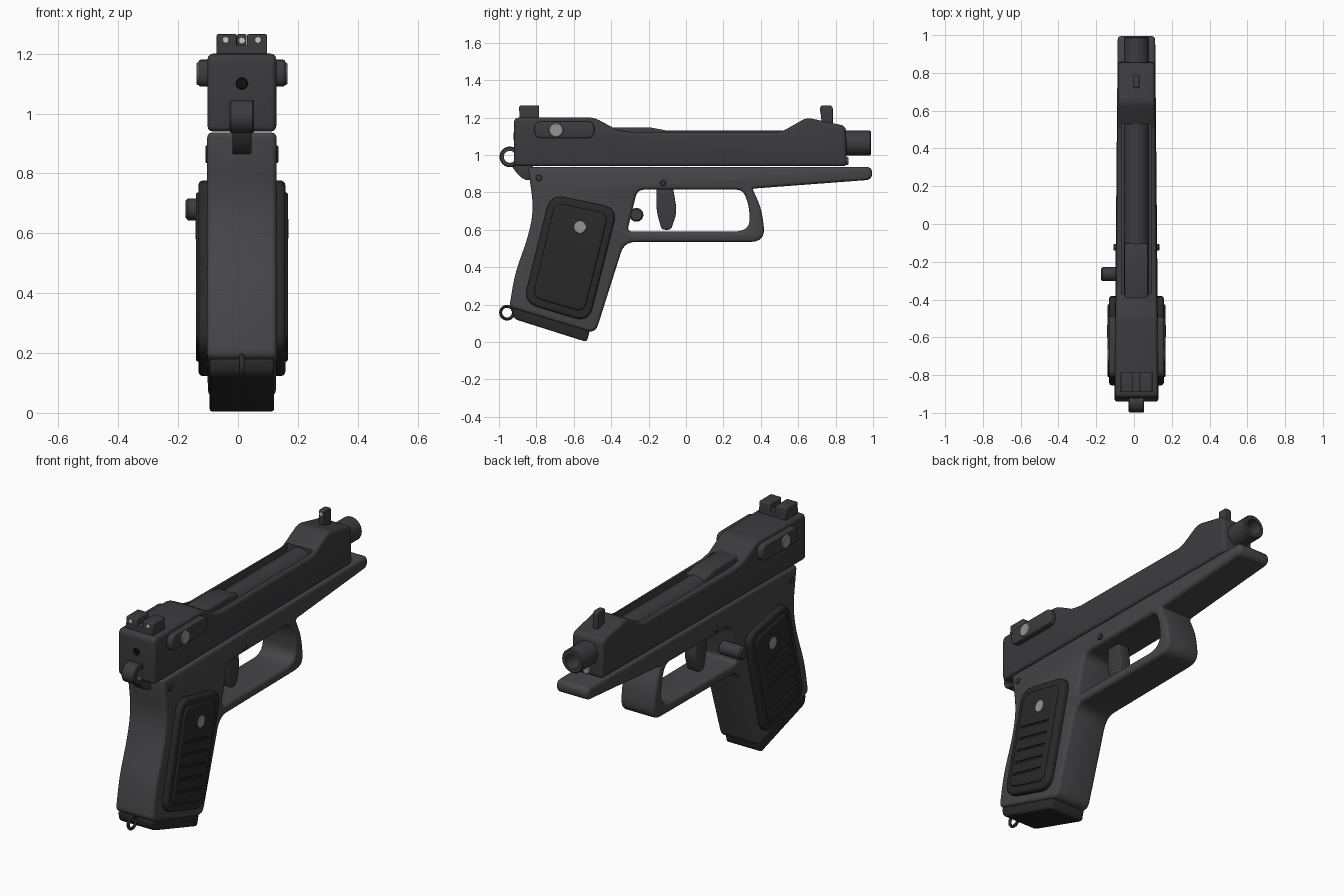
import bpy, bmesh, math
from mathutils import Vector

if "Cube" in bpy.data.objects:
    bpy.data.objects.remove(bpy.data.objects["Cube"])

CX = 0.013  # centre plane of the body


def mat(name, v, b=0.0):
    m = bpy.data.materials.new(name)
    m.diffuse_color = (v, v, v + b, 1)
    m.use_nodes = True
    m.node_tree.nodes["Principled BSDF"].inputs["Base Color"].default_value = m.diffuse_color
    return m


STEEL = mat("dark_steel", 0.045, 0.004)
FRAME = mat("frame_grey", 0.06, 0.004)
RUBBER = mat("black_grip", 0.022)
BRIGHT = mat("bright_steel", 0.3)
WHITE = mat("white_dot", 0.8)
BLACK = mat("black", 0.005)


def rounded(pts, n=5):
    """Outline of (y, z, radius) points with softened corners."""
    out = []
    for i, p in enumerate(pts):
        c = Vector(p[:2])
        a, b = Vector(pts[i - 1][:2]), Vector(pts[(i + 1) % len(pts)][:2])
        r = p[2] if len(p) > 2 else 0
        if not r:
            out.append(c)
            continue
        s = c + (a - c).normalized() * min(r, (a - c).length * 0.48)
        e = c + (b - c).normalized() * min(r, (b - c).length * 0.48)
        for k in range(n + 1):
            t = k / n
            out.append(s * (1 - t) ** 2 + c * 2 * t * (1 - t) + e * t * t)
    return out


def finish(bm, name, m):
    bmesh.ops.remove_doubles(bm, verts=bm.verts, dist=1e-5)
    bmesh.ops.recalc_face_normals(bm, faces=bm.faces)
    me = bpy.data.meshes.new(name)
    bm.to_mesh(me)
    bm.free()
    me.materials.append(m)
    ob = bpy.data.objects.new(name, me)
    bpy.context.collection.objects.link(ob)
    return ob


def bevel(ob, w, seg=3):
    b = ob.modifiers.new("bevel", 'BEVEL')
    b.width, b.segments, b.limit_method = w, seg, 'ANGLE'
    b.angle_limit = math.radians(40)
    b.use_clamp_overlap = False


def cut(ob, cutter):
    d = ob.modifiers.new("cut", 'BOOLEAN')
    d.operation, d.solver, d.object = 'DIFFERENCE', 'EXACT', cutter
    cutter.hide_render = True


def prism(name, pts, x0, x1, m=STEEL, bev=0, taper=None):
    """Side profile extruded from x0 to x1 (relative to the centre plane)."""
    bm = bmesh.new()
    rows = []
    for x in (x0, x1):
        row = []
        for y, z in rounded(pts):
            k = 1 - taper * (y + 0.92) if taper else 1
            row.append(bm.verts.new((CX + x * k, y, z)))
        rows.append(row)
        bm.faces.new(row)
    n = len(rows[0])
    for i in range(n):
        j = (i + 1) % n
        bm.faces.new((rows[0][i], rows[0][j], rows[1][j], rows[1][i]))
    ob = finish(bm, name, m)
    if bev:
        bevel(ob, bev)
    return ob


def box(name, y0, y1, z0, z1, x0, x1, m=STEEL, bev=0):
    return prism(name, [(y0, z0), (y1, z0), (y1, z1), (y0, z1)], x0, x1, m, bev)


def lathe(name, prof, y, z, axis='X', x=0, m=STEEL, n=32, closed=False):
    """Turned part from (radius, offset along axis) points."""
    bm = bmesh.new()
    rings = []
    for i in range(n):
        c, s = math.cos(math.tau * i / n), math.sin(math.tau * i / n)
        rings.append([bm.verts.new((CX + x + h, y + r * c, z + r * s) if axis == 'X'
                                   else (CX + x + r * c, y + h, z + r * s)) for r, h in prof])
    k = len(prof)
    for i in range(n):
        a, b = rings[i], rings[(i + 1) % n]
        for j in range(k if closed else k - 1):
            q = (j + 1) % k
            bm.faces.new((a[j], a[q], b[q], b[j]))
    bmesh.ops.dissolve_degenerate(bm, dist=1e-6, edges=bm.edges)
    return finish(bm, name, m)


def rod(name, r, a, b, y, z, axis='X', x=0, m=STEEL, c=0.004):
    return lathe(name, [(0, a), (r - c, a), (r, a + c), (r, b - c), (r - c, b), (0, b)], y, z, axis, x, m)


# Slide with open top channel
slide = prism("slide", [(-0.92, 0.94), (-0.92, 1.2, .03), (-0.49, 1.2, .03), (-0.37, 1.135),
                        (-0.3, 1.123), (0.51, 1.123, .03), (0.645, 1.2, .03), (0.855, 1.155, .03),
                        (0.86, 0.94)], -0.115, 0.115, STEEL, 0.018, 0.09)
cut(slide, box("channel_cutter", -0.37, 0.53, 0.99, 1.4, -0.08, 0.08))
rod("firing_pin_hole", 0.021, -0.005, 0.01, -0.918, 1.1, 'Y', 0, BLACK)

# Barrel, chamber and recoil rod
lathe("barrel", [(0, 0.8), (0.042, 0.8), (0.042, 0.99), (0.06, 0.99), (0.066, 0.984), (0.066, -0.4),
                 (0, -0.4)], 0, 1.064, 'Y')
rod("bore", 0.042, 0.78, 0.9, 0, 1.064, 'Y', 0, BLACK)
prism("chamber", [(-0.4, 1.0), (-0.12, 1.0), (-0.1, 1.13), (-0.19, 1.147), (-0.4, 1.147)],
      -0.062, 0.062, STEEL, 0.012)
rod("recoil_rod", 0.022, 0.8, 0.868, 0, 0.968, 'Y', 0, BRIGHT)

# Frame with grip and trigger guard
frame = prism("frame", [
    (-0.845, 0.937), (0.995, 0.937, .035), (0.995, 0.868, .035), (0.355, 0.82, .01),
    (0.405, 0.71, .06), (0.425, 0.535, .08), (-0.33, 0.535, .06), (-0.485, 0.045, .05),
    (-0.945, 0.185, .03), (-0.915, 0.365, .08), (-0.838, 0.58, .1), (-0.815, 0.72, .08)],
    -0.117, 0.117, FRAME, 0, 0.08)
cut(frame, prism("guard_cutter", [(-0.26, 0.815, .04), (0.305, 0.815, .04), (0.34, 0.72, .06),
                                  (0.34, 0.59, .09), (-0.315, 0.59, .03)], -0.3, 0.3))
bevel(frame, 0.018)

# Trigger
prism("trigger", [(-0.158, 0.83), (-0.07, 0.83), (-0.048, 0.695, .04), (-0.08, 0.6, .02),
                  (-0.13, 0.6, .02), (-0.158, 0.7, .04)], -0.035, 0.035, STEEL, 0.008)

# Hammer: ring spur and arm
lathe("hammer_ring", [(0.032, -0.041), (0.05, -0.041), (0.055, -0.036), (0.055, 0.036),
                      (0.05, 0.041), (0.032, 0.041)], -0.942, 0.99, 'X', closed=True)
prism("hammer_arm", [(-0.935, 0.945), (-0.9, 0.895, .03), (-0.86, 0.865, .02), (-0.81, 0.865),
                     (-0.82, 0.945)], -0.032, 0.032, STEEL, 0.006)

# Sights with dots
box("rear_sight_base", -0.89, -0.785, 1.19, 1.228, -0.084, 0.084)
for s in (-1, 1):
    box("rear_sight_post", -0.89, -0.785, 1.19, 1.265, *sorted((s * 0.017, s * 0.084)), STEEL, 0.005)
    rod("rear_sight_dot", 0.011, -0.003, 0.003, -0.89, 1.246, 'Y', s * 0.054, WHITE, 0.001)
prism("front_sight", [(0.727, 1.16), (0.785, 1.16), (0.785, 1.265, .02), (0.72, 1.265, .01),
                      (0.72, 1.22)], -0.016, 0.016, STEEL, 0.004)
rod("front_sight_dot", 0.011, -0.003, 0.003, 0.72, 1.244, 'Y', 0, WHITE, 0.001)

# Parts repeated on both sides: grip panels, screws, safety levers
for s in (-1, 1):
    def span(a, b):
        return sorted((s * a, s * b))
    prism("grip_panel", [(-0.725, 0.79, .08), (-0.365, 0.715, .08), (-0.52, 0.105, .08),
                         (-0.87, 0.21, .08)], *span(0.09, 0.145), RUBBER, 0.015)
    inner = prism("grip_inlay", [(-0.7, 0.745, .05), (-0.415, 0.685, .05), (-0.545, 0.16, .05),
                                 (-0.82, 0.24, .05)], *span(0.12, 0.154), RUBBER, 0.008)
    for i in range(5):
        y, z = -0.604 - 0.0165 * i, 0.524 - 0.064 * i
        cut(inner, prism("groove_cutter", [(y - 0.11, z + 0.022), (y + 0.11, z - 0.032),
                                           (y + 0.11, z - 0.02), (y - 0.11, z + 0.034)],
                         *span(0.146, 0.2)))
    rod("grip_screw", 0.036, *span(0.14, 0.1555), -0.567, 0.615, m=BRIGHT)
    prism("safety_lever", [(-0.81, 1.09, .04), (-0.49, 1.09, .04), (-0.49, 1.18, .04),
                           (-0.81, 1.18, .04)], *span(0.1, 0.145), STEEL, 0.008)
    rod("safety_pivot", 0.038, *span(0.13, 0.152), -0.695, 1.133, m=BRIGHT)

# Pins and magazine release
rod("trigger_pin", 0.016, -0.122, 0.122, -0.123, 0.85)
rod("hammer_pin", 0.017, -0.122, 0.122, -0.786, 0.877)
rod("magazine_release", 0.037, -0.188, -0.05, -0.265, 0.68, c=0.008)

# Magazine base and lanyard ring
prism("magazine_base", [(-0.93, 0.185, .02), (-0.515, 0.06, .01), (-0.53, 0.0, .02),
                        (-0.925, 0.125, .03)], -0.108, 0.108, RUBBER, 0.01)
ring = [(0.034 + 0.008 * math.cos(a), 0.009 * math.sin(a)) for a in (math.tau * i / 8 for i in range(8))]
lathe("lanyard_ring", ring, -0.957, 0.157, closed=True)

# Apply modifiers, drop cutters, smooth shading
bpy.ops.object.select_all(action='DESELECT')
for o in bpy.data.objects:
    if not o.hide_render:
        o.select_set(True)
        bpy.context.view_layer.objects.active = o
bpy.ops.object.convert(target='MESH')
bpy.ops.object.shade_smooth_by_angle(angle=math.radians(35))
for o in [o for o in bpy.data.objects if o.hide_render]:
    bpy.data.objects.remove(o)
